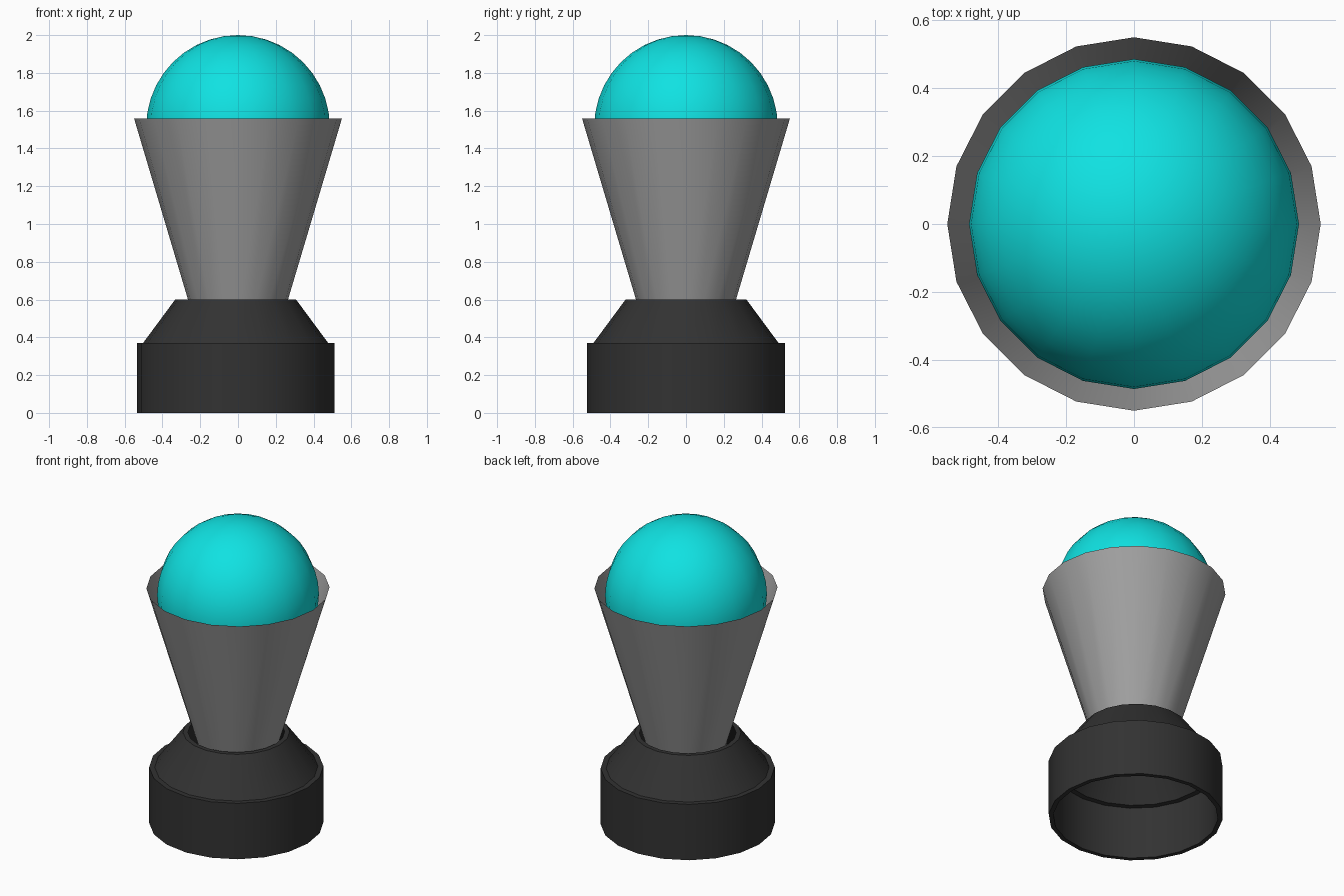
import bpy, bmesh, math

cube = bpy.data.objects.get("Cube")
if cube:
    bpy.data.objects.remove(cube, do_unlink=True)

SIDES = 20


def material(name, rgb, rough=0.6):
    m = bpy.data.materials.new(name)
    m.use_nodes = True
    m.diffuse_color = (*rgb, 1)
    bsdf = next(n for n in m.node_tree.nodes if n.type == 'BSDF_PRINCIPLED')
    bsdf.inputs["Base Color"].default_value = (*rgb, 1)
    bsdf.inputs["Roughness"].default_value = rough
    return m


def lathe(name, profile, mat, closed=False, x=0.0):
    """Spin an (r, z) profile, listed bottom to top on the outside, about z."""
    bm = bmesh.new()
    rings = []
    for r, z in profile:
        if r < 1e-6:
            rings.append([bm.verts.new((0, 0, z))] * SIDES)
        else:
            rings.append([bm.verts.new((r * math.cos(math.tau * i / SIDES),
                                        r * math.sin(math.tau * i / SIDES), z))
                          for i in range(SIDES)])
    pairs = list(zip(rings, rings[1:]))
    if closed:
        pairs.append((rings[-1], rings[0]))
    for lo, hi in pairs:
        for i in range(SIDES):
            j = (i + 1) % SIDES
            # Poles collapse to one vertex, leaving a triangle
            corners = list(dict.fromkeys((lo[i], lo[j], hi[j], hi[i])))
            bm.faces.new(corners)
    mesh = bpy.data.meshes.new(name)
    bm.to_mesh(mesh)
    bm.free()
    mesh.materials.append(mat)
    ob = bpy.data.objects.new(name, mesh)
    ob.location.x = x
    bpy.context.collection.objects.link(ob)
    bpy.ops.object.select_all(action='DESELECT')
    ob.select_set(True)
    bpy.context.view_layer.objects.active = ob
    bpy.ops.object.shade_smooth_by_angle(angle=math.radians(30))
    return ob


black = material("dark charcoal", (0.032, 0.032, 0.032))
grey = material("mid grey", (0.36, 0.36, 0.36))
cyan = material("bright cyan", (0.005, 0.76, 0.76), 0.4)

# Hollow collar: straight skirt, small step, then sloping shoulder with open top
lathe("base_collar",
      [(0.523, 0), (0.523, 0.37), (0.49, 0.37), (0.32, 0.6),
       (0.29, 0.6), (0.46, 0.345), (0.495, 0.345), (0.495, 0)],
      black, closed=True, x=-0.0125)

# Thin flared shade, open at the top, its foot sunk into the collar
lathe("flared_shade", [(0.235, 0.5), (0.55, 1.558)], grey)

# Globe resting in the shade
R, RINGS = 0.486, 20
lathe("globe",
      [(R * math.sin(math.pi * k / RINGS), 2 - R - R * math.cos(math.pi * k / RINGS))
       for k in range(RINGS + 1)], cyan)
